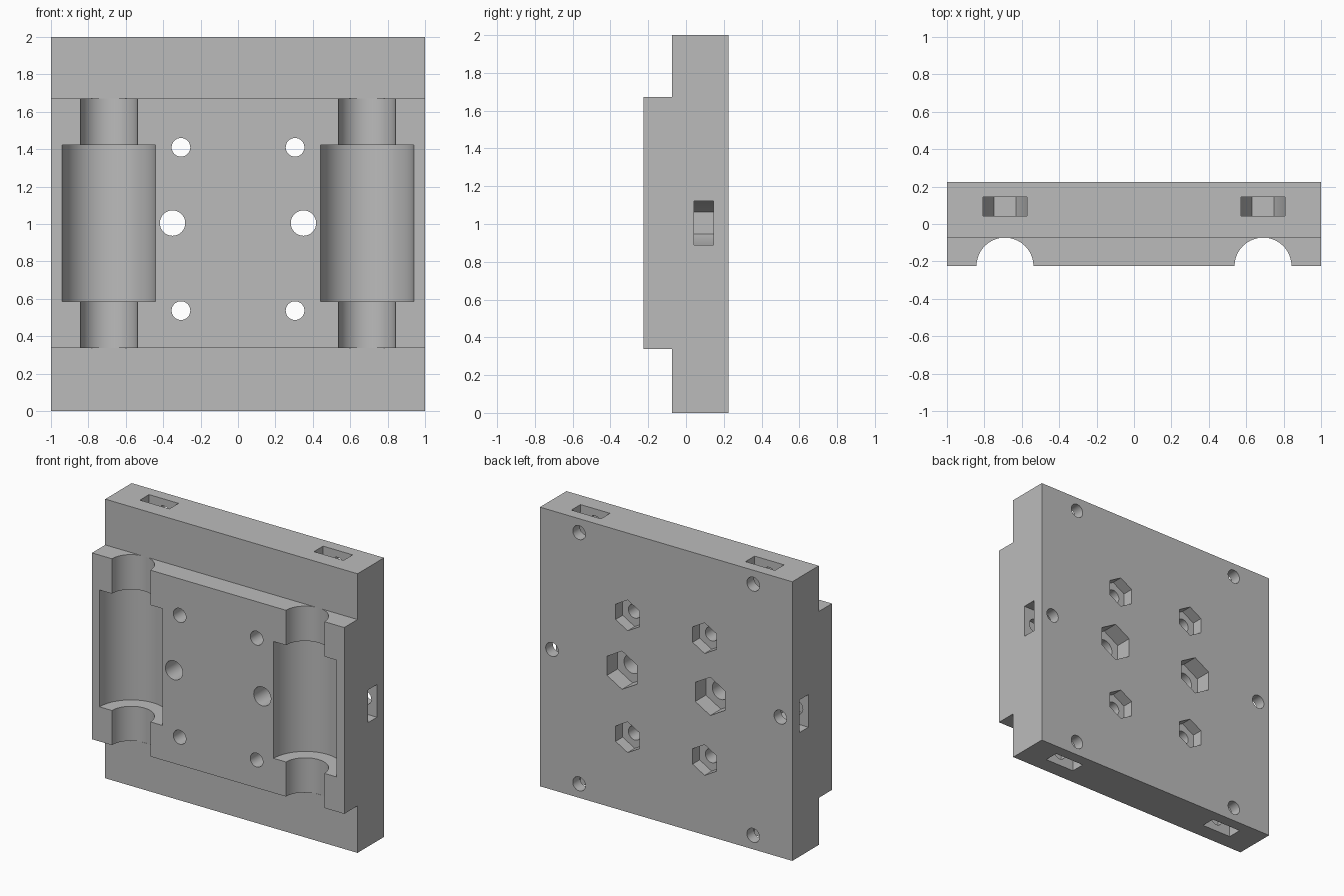
import bpy, bmesh
from math import cos, sin, pi, radians
from mathutils import Matrix, Vector

cube = bpy.data.objects.get("Cube")
if cube:
    bpy.data.objects.remove(cube, do_unlink=True)

grey = bpy.data.materials.new("Plain Grey")
grey.use_nodes = True
colour = (0.5, 0.5, 0.5, 1)
grey.diffuse_color = colour
grey.node_tree.nodes["Principled BSDF"].inputs["Base Color"].default_value = colour

HALF = 0.225          # half thickness, also the front and back planes
STEP = -0.075         # front plane of the thin margins
MID = 1.005           # height of the middle row
GROOVE_X = 0.69


def polygon(sides, radius, phase=0.0):
    return [(radius * cos(phase + 2 * pi * i / sides),
             radius * sin(phase + 2 * pi * i / sides)) for i in range(sides)]


def prism(name, points, axis, low, high, offset=(0, 0, 0)):
    """Extrude a 2D outline along an axis: X takes (y, z), Y (x, z), Z (x, y)."""
    def place(p, d):
        u, v = p
        return Vector({"X": (d, u, v), "Y": (u, d, v), "Z": (u, v, d)}[axis]) + Vector(offset)
    bm = bmesh.new()
    a = [bm.verts.new(place(p, low)) for p in points]
    b = [bm.verts.new(place(p, high)) for p in points]
    bm.faces.new(a)
    bm.faces.new(b)
    for i in range(len(points)):
        j = (i + 1) % len(points)
        bm.faces.new((a[i], a[j], b[j], b[i]))
    bmesh.ops.recalc_face_normals(bm, faces=bm.faces)
    mesh = bpy.data.meshes.new(name)
    bm.to_mesh(mesh)
    bm.free()
    mesh.materials.append(grey)
    obj = bpy.data.objects.new(name, mesh)
    bpy.context.collection.objects.link(obj)
    return obj


# Stepped plate, thicker in the middle
low, high = 0.337, 1.672
plate = prism("mounting_plate", [(HALF, 0), (HALF, 2), (STEP, 2), (STEP, high),
                                 (-HALF, high), (-HALF, low), (STEP, low), (STEP, 0)],
              "X", -1, 1)


def cut(cutter):
    cutter.hide_render = True
    mod = plate.modifiers.new(cutter.name, "BOOLEAN")
    mod.operation = "DIFFERENCE"
    mod.solver = "EXACT"
    mod.object = cutter
    bpy.context.view_layer.objects.active = plate
    bpy.ops.object.modifier_apply(modifier=mod.name)
    bpy.data.objects.remove(cutter, do_unlink=True)


def hole(x, z, radius, front):
    cut(prism("round_hole", polygon(32, radius), "Y", front, 0.3, (x, 0, z)))


for side in (-1, 1):
    # Bearing seat and the narrower shaft channel
    at = (side * GROOVE_X, -HALF, 0)
    cut(prism("shaft_channel", polygon(64, 0.152), "Z", low, high, at))
    cut(prism("bearing_seat", polygon(64, 0.25), "Z", 0.585, 1.422, at))

    # Through bolts with hexagonal nut pockets in the back
    for x, z, r, nut, depth in ((0.305, 1.41, 0.05, 0.11, 0.08),
                                (0.35, MID, 0.068, 0.137, 0.12),
                                (0.305, 0.537, 0.05, 0.11, 0.08)):
        hole(side * x, z, r, -0.3)
        cut(prism("nut_pocket", polygon(6, nut, pi / 2), "Y",
                  HALF - depth, 0.3, (side * x, 0, z)))

# Edge slots for captive nuts, each crossed by a blind hole from the back
R = 0.117
slot = [Vector(p) for p in ((-R, 0.2), (-R, 0), (-R / 2, -R * sin(pi / 3)),
                            (R / 2, -R * sin(pi / 3)), (R, 0), (R, 0.2))]
for x, z, turn in ((-GROOVE_X, 1.9, 0), (GROOVE_X, 1.9, 0), (-GROOVE_X, 0.1, 180),
                   (GROOVE_X, 0.1, 180), (0.905, MID, -90), (-0.905, MID, 90)):
    spin = Matrix.Rotation(radians(turn), 2)
    cut(prism("nut_slot", [spin @ p for p in slot], "Y", 0.042, 0.145, (x, 0, z)))
    hole(x, z, 0.05, 0.0)

# Smooth bores, crisp edges
bpy.ops.object.select_all(action="DESELECT")
plate.select_set(True)
bpy.context.view_layer.objects.active = plate
bpy.ops.object.shade_smooth_by_angle(angle=radians(30))
